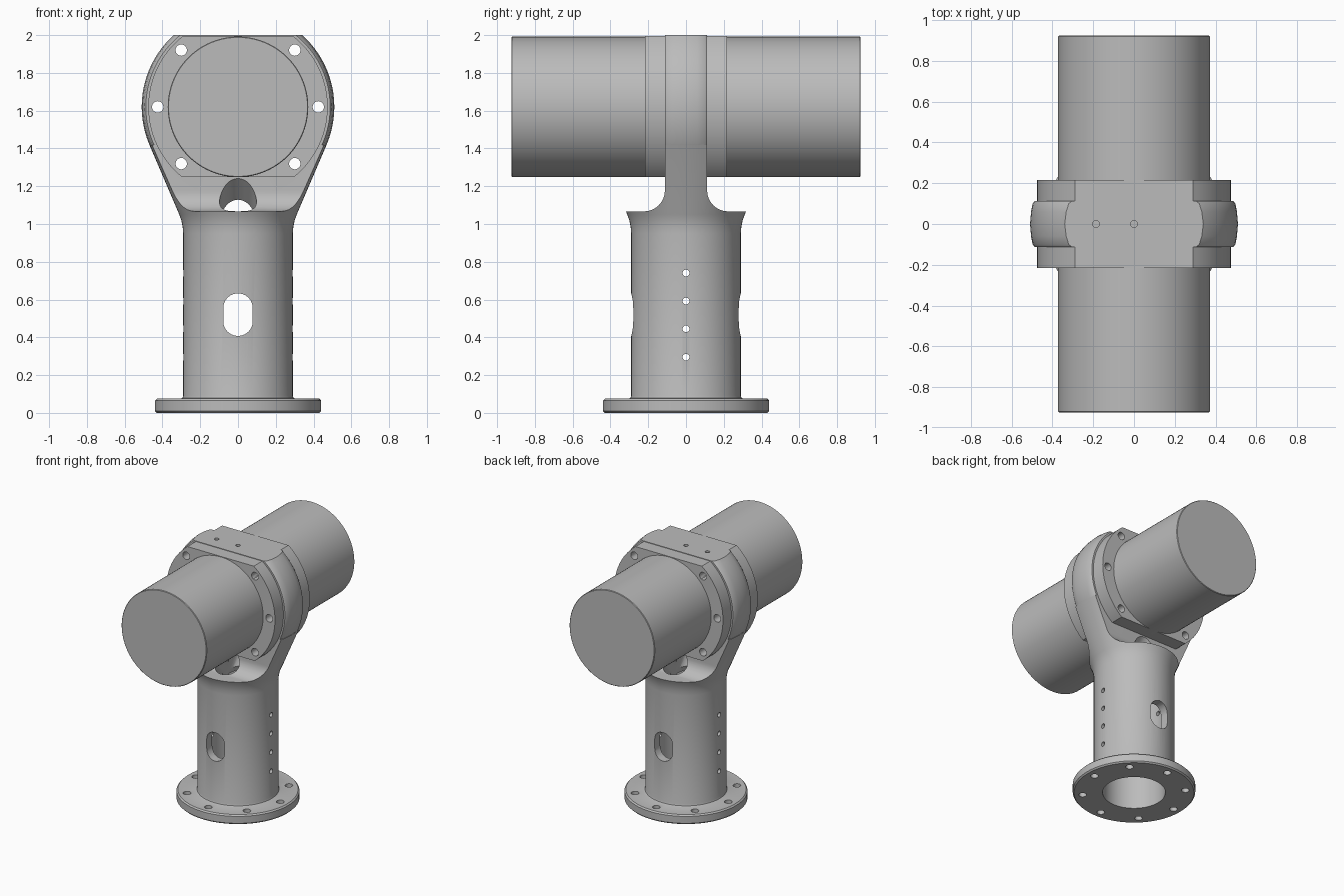
import bpy, bmesh
from math import sin, cos, pi, radians
from mathutils import Vector, Matrix

if "Cube" in bpy.data.objects:
    bpy.data.objects.remove(bpy.data.objects["Cube"], do_unlink=True)

HEAD_Z = 1.62       # height of the motor axis
HALF = 0.112        # half thickness of the yoke plate

metal = bpy.data.materials.new("machined_grey")
metal.use_nodes = True
grey = (0.5, 0.5, 0.5, 1)
metal.diffuse_color = grey
metal.node_tree.nodes["Principled BSDF"].inputs["Base Color"].default_value = grey


def finish(bm, name):
    bmesh.ops.recalc_face_normals(bm, faces=bm.faces)
    mesh = bpy.data.meshes.new(name)
    bm.to_mesh(mesh)
    bm.free()
    mesh.materials.append(metal)
    obj = bpy.data.objects.new(name, mesh)
    bpy.context.collection.objects.link(obj)
    return obj


def lathe(name, profile, axis="Z", n=96):
    """Spin (radius, position) points; the profile starts and ends on the axis."""
    bm = bmesh.new()
    rings = []
    for r, t in profile:
        ring = []
        for i in range(n):
            u, v = r * cos(2 * pi * i / n), r * sin(2 * pi * i / n)
            ring.append(bm.verts.new((u, v, t) if axis == "Z" else (u, t, HEAD_Z + v)))
        rings.append(ring)
    for a, b in zip(rings, rings[1:]):
        for i in range(n):
            j = (i + 1) % n
            bm.faces.new((a[i], a[j], b[j], b[i]))
    bmesh.ops.remove_doubles(bm, verts=bm.verts, dist=1e-5)
    return finish(bm, name)


def prism(points, axis, lo, hi):
    """Extrude a side outline along x, or a front outline along y."""
    place = (lambda p, d: (d, p[0], p[1])) if axis == "X" else (lambda p, d: (p[0], d, p[1]))
    bm = bmesh.new()
    a = [bm.verts.new(place(p, lo)) for p in points]
    b = [bm.verts.new(place(p, hi)) for p in points]
    bm.faces.new(a)
    bm.faces.new(b)
    for i in range(len(a)):
        j = (i + 1) % len(a)
        bm.faces.new((a[i], a[j], b[j], b[i]))
    return finish(bm, "cutter")


def rod(start, end, radius, n=24):
    p, q = Vector(start), Vector(end)
    turn = (q - p).to_track_quat("Z", "Y").to_matrix().to_4x4()
    bm = bmesh.new()
    bmesh.ops.create_cone(bm, cap_ends=True, segments=n, radius1=radius, radius2=radius,
                          depth=(q - p).length, matrix=Matrix.Translation((p + q) / 2) @ turn)
    return finish(bm, "cutter")


def combine(obj, other, operation="DIFFERENCE"):
    mod = obj.modifiers.new("bool", "BOOLEAN")
    mod.operation, mod.solver, mod.object = operation, "EXACT", other
    bpy.context.view_layer.objects.active = obj
    bpy.ops.object.modifier_apply(modifier=mod.name)
    bpy.data.objects.remove(other, do_unlink=True)


def shade(obj):
    bpy.ops.object.select_all(action="DESELECT")
    obj.select_set(True)
    bpy.context.view_layer.objects.active = obj
    bpy.ops.object.shade_smooth_by_angle(angle=radians(30))


def arc(cx, cz, r, start, stop, n=12):
    return [(cx + r * cos(radians(start + (stop - start) * i / n)),
             cz + r * sin(radians(start + (stop - start) * i / n))) for i in range(n + 1)]


def bolt_holes(obj):
    for deg in (0, 45, 135, 180, 225, 315):
        x, z = 0.425 * cos(radians(deg)), HEAD_Z + 0.425 * sin(radians(deg))
        combine(obj, rod((x, -0.4, z), (x, 0.4, z), 0.03))


def trim_block(lo, hi):
    return prism([(-0.7, lo), (0.7, lo), (0.7, hi), (-0.7, hi)], "Y", -0.5, 0.5)


# Column: hollow tube with base flange, flaring out towards the yoke
column = lathe("column_yoke", [
    (0, 0.95), (0.225, 0.95), (0.225, 0), (0.43, 0), (0.44, 0.01), (0.44, 0.065),
    (0.43, 0.075), (0.305, 0.075), (0.294, 0.08), (0.29, 0.092), (0.29, 0.95),
    (0.293, 0.985), (0.3, 1.02), (0.311, 1.05), (0.469, 1.419), (0, 1.419)])

# Shoulders cut away with a rounded inner corner, leaving the yoke plate
for side in (1, -1):
    outline = [(HALF, 1.6)] + arc(HALF + 0.11, 1.177, 0.11, 180, 270) + [(0.7, 1.067), (0.7, 1.6)]
    combine(column, prism([(side * y, z) for y, z in outline], "X", -0.8, 0.8))

# Crowned yoke disc with a flat top
disc = lathe("yoke_disc", [(0, -HALF), (0.488, -HALF), (0.497, -0.1), (0.505, -0.06), (0.51, 0),
                           (0.505, 0.06), (0.497, 0.1), (0.488, HALF), (0, HALF)], "Y")
combine(column, disc, "UNION")
combine(column, trim_block(2.0, 2.4))

# Slanted cable bores from both shoulders into the tube
for side in (1, -1):
    combine(column, rod((0, side * 0.4, 1.39), (0, -side * 0.09, 0.9), 0.098, 48))

# Long slot through the front and back of the tube
slot = arc(0, 0.555, 0.078, 0, 180) + arc(0, 0.485, 0.078, 180, 360)
combine(column, prism(slot, "Y", -0.5, 0.5))

# Pin holes in the sides and the flat top
for z in (0.295, 0.445, 0.592, 0.74):
    combine(column, rod((-0.5, 0, z), (0.5, 0, z), 0.018))
for x in (-0.187, 0):
    combine(column, rod((x, 0, 1.93), (x, 0, 2.1), 0.017))

# Base flange bolt circle
for k in range(8):
    x, y = 0.37 * cos(k * pi / 4), 0.37 * sin(k * pi / 4)
    combine(column, rod((x, y, -0.1), (x, y, 0.2), 0.028))
bolt_holes(column)
shade(column)

# Motor flanges, trimmed flat above and below, and motor housings
for side, label in ((-1, "front"), (1, "back")):
    near, far, tip = side * HALF, side * 0.217, side * 0.924
    flange = lathe(label + "_motor_flange", [(0, near), (0.475, near), (0.475, far), (0, far)], "Y")
    combine(flange, trim_block(1.996, 2.4))
    combine(flange, trim_block(0.9, 1.25))
    bolt_holes(flange)
    shade(flange)
    motor = lathe(label + "_motor", [(0, far - side * 0.05), (0.372, far - side * 0.05),
                                     (0.372, tip - side * 0.004), (0.368, tip), (0, tip)], "Y")
    shade(motor)
